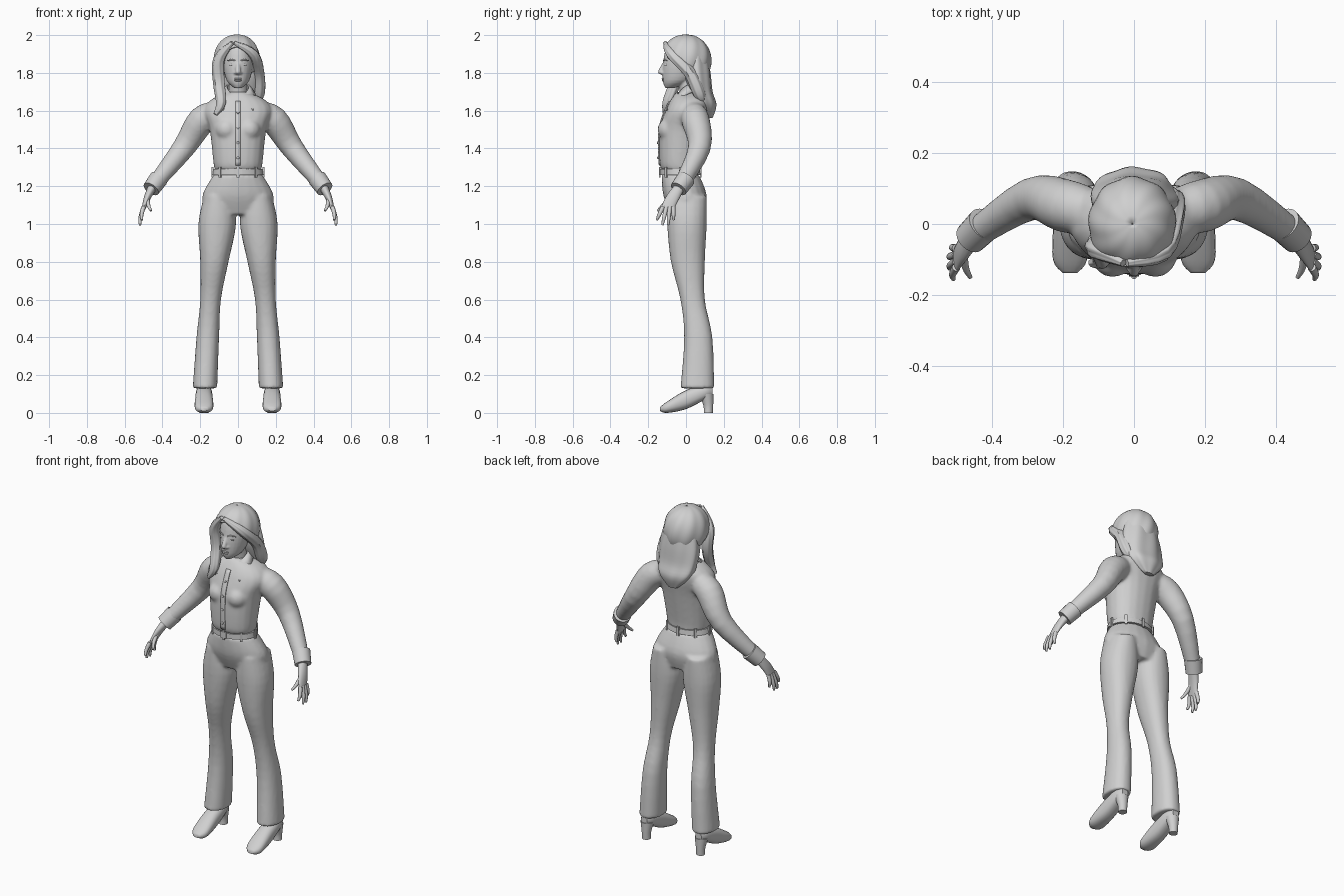
import bpy, bmesh, math
from mathutils import Vector, Matrix

cube = bpy.data.objects.get("Cube")
if cube:
    bpy.data.objects.remove(cube, do_unlink=True)

grey = bpy.data.materials.new("light grey")
grey.use_nodes = True
grey.diffuse_color = (.63, .63, .63, 1)
grey.node_tree.nodes["Principled BSDF"].inputs["Base Color"].default_value = grey.diffuse_color
AXIS_X, AXIS_Y, AXIS_Z = Vector((1, 0, 0)), Vector((0, 1, 0)), Vector((0, 0, 1))


def spline(rows, steps=4):
    """Catmull-Rom samples through a few rows of any width."""
    points = [Vector(row) for row in rows]
    last = len(points) - 1
    samples = []
    for i in range(last):
        before, start, end, after = (points[min(max(j, 0), last)] for j in range(i - 1, i + 3))
        for step in range(steps):
            t = step / steps
            bend = before * 2 - start * 5 + end * 4 - after
            twist = (start - end) * 3 + after - before
            samples.append(start + ((end - before) * t + bend * t ** 2 + twist * t ** 3) / 2)
    return samples + [points[last]]


def loft(bm, rows, axis=None, ref=AXIS_Y, side=1, sides=20, power=2, ripple=0):
    """Closed skin through rings (x, y, z, width, depth), across the path or a fixed axis."""
    rings = spline(rows)
    centres = [Vector((ring[0] * side, ring[1], ring[2])) for ring in rings]
    loops = []
    for i, (ring, centre) in enumerate(zip(rings, centres)):
        ahead, behind = centres[min(i + 1, len(rings) - 1)], centres[max(i - 1, 0)]
        along = axis or (ahead - behind).normalized()
        across = ref.cross(along).normalized()
        up = along.cross(across)
        loop = []
        for k in range(sides):
            angle = math.tau * k / sides
            cos, sin = math.cos(angle), math.sin(angle)
            swell = 1 + ripple * math.sin(7 * angle + i / 5)
            wide = math.copysign(abs(cos) ** (2 / power), cos) * ring[3] * swell
            deep = math.copysign(abs(sin) ** (2 / power), sin) * ring[4] * swell
            loop.append(bm.verts.new(centre + across * wide + up * deep))
        loops.append(loop)
    for low, high in zip(loops, loops[1:]):
        for k in range(sides):
            n = (k + 1) % sides
            bm.faces.new((low[k], low[n], high[n], high[k]))
    bm.faces.new(loops[0])
    bm.faces.new(loops[-1])


def slab(z, left, right, front, back):
    return ((left + right) / 2, (front + back) / 2, z, (right - left) / 2, (back - front) / 2)


def level(z, half, front, back):
    return slab(z, -half, half, front, back)


def tube(x, y, z, radius):
    return (x, y, z, radius, radius)


def ball(bm, centre, size):
    place = Matrix.Translation(centre) @ Matrix.Diagonal((*size, 1))
    bmesh.ops.create_uvsphere(bm, u_segments=20, v_segments=12, radius=1, matrix=place)


def box(bm, centre, size, turn=0):
    place = Matrix.Translation(centre) @ Matrix.Rotation(turn, 4, 'Z') @ Matrix.Diagonal((*size, 1))
    bmesh.ops.create_cube(bm, size=1, matrix=place)


def strip(bm, rows, closed=False):
    """Quads between neighbouring rows of points."""
    grid = [[bm.verts.new(point) for point in row] for row in rows]
    following = grid[1:] + grid[:1] if closed else grid[1:]
    for first, second in zip(grid, following):
        for k in range(len(first) - 1):
            bm.faces.new((first[k], first[k + 1], second[k + 1], second[k]))


def finish(name, bm, mirror=False, voxel=0, relax=7, thickness=0):
    bmesh.ops.recalc_face_normals(bm, faces=bm.faces[:])
    mesh = bpy.data.meshes.new(name)
    bm.to_mesh(mesh)
    bm.free()
    mesh.materials.append(grey)
    part = bpy.data.objects.new(name, mesh)
    bpy.context.collection.objects.link(part)
    bpy.context.view_layer.objects.active = part
    part.select_set(True)
    bpy.ops.object.shade_smooth_by_angle(angle=math.radians(50))
    part.select_set(False)
    if mirror:
        part.modifiers.new("mirror", 'MIRROR')
    if thickness:
        shell = part.modifiers.new("shell", 'SOLIDIFY')
        shell.thickness, shell.offset = thickness, 0
    if voxel:
        blend = part.modifiers.new("blend", 'REMESH')
        blend.mode, blend.voxel_size, blend.use_smooth_shade = 'VOXEL', voxel, True
        part.modifiers.new("relax", 'SMOOTH').iterations = relax
    return part


# Trousers: hips and two flared legs blended together
bm = bmesh.new()
loft(bm, [level(1.26, .13, -.13, .07), level(1.15, .19, -.12, .11), level(1.05, .17, -.08, .09)],
     axis=AXIS_Z)
for side in (-1, 1):
    loft(bm, [slab(1.15, .03, .18, -.1, .11), slab(1, .01, .21, -.1, .11), slab(.8, .05, .2, -.08, .1),
              slab(.6, .09, .2, -.03, .1), slab(.4, .1, .22, -.01, .14), slab(.13, .11, .24, -.03, .15)],
         axis=AXIS_Z, side=side, power=2.2)
finish("trousers", bm, voxel=.009)

# Shirt: torso, bust and sleeves blended together
bm = bmesh.new()
loft(bm, [level(1.28, .12, -.12, .07), level(1.32, .13, -.14, .07), level(1.5, .15, -.14, .1),
          level(1.6, .18, -.11, .12), level(1.66, .14, -.08, .12), level(1.7, .05, -.05, .08)],
     axis=AXIS_Z, power=2.2)
for side in (-1, 1):
    ball(bm, (side * .06, -.09, 1.5), (.06, .06, .06))
    loft(bm, [tube(.1, .03, 1.59, .06), tube(.19, .05, 1.55, .075), tube(.29, .07, 1.4, .06),
              tube(.45, -.03, 1.2, .04)], side=side)
shirt = finish("shirt", bm, voxel=.009)
bpy.context.view_layer.update()
worn_shirt = shirt.evaluated_get(bpy.context.evaluated_depsgraph_get())


def chest(x, z):
    """Point on the front of the shirt."""
    hit, point, _, _ = worn_shirt.ray_cast(Vector((x, -1, z)), AXIS_Y)
    return point if hit else Vector((x, -.1, z))


# Button strip and buttons
bm = bmesh.new()
heights = [1.31 + .02 * k for k in range(18)]
strip(bm, [[chest(x, z) - AXIS_Y * .003 for x in (-.014, 0, .014)] for z in heights])
finish("button_strip", bm, thickness=.007)
bm = bmesh.new()
for z in heights[2::4]:
    ball(bm, chest(0, z) - AXIS_Y * .008, (.007, .004, .007))
finish("buttons", bm)

# Collar: a folded flap running from the neck edge to the points
bm = bmesh.new()
neck_edge = spline([(.01, -.07, 1.66), (.06, 0, 1.73), (0, .07, 1.75)])
fold_edge = spline([(.08, -.1, 1.6), (.09, .01, 1.69), (0, .11, 1.7)])
strip(bm, zip(neck_edge, fold_edge))
finish("collar", bm, mirror=True, thickness=.008)

# Cuffs
bm = bmesh.new()
loft(bm, [tube(.42, 0, 1.24, .05), tube(.46, -.04, 1.185, .046)])
finish("cuffs", bm, mirror=True)

# Belt with loops and buckle
bm = bmesh.new()
loft(bm, [level(1.26, .135, -.138, .077), level(1.29, .13, -.138, .073)], axis=AXIS_Z, sides=48)
finish("belt", bm)
bm = bmesh.new()
for k in range(8):
    angle = math.tau * k / 8
    box(bm, (.135 * math.cos(angle), .108 * math.sin(angle) - .03, 1.275), (.008, .014, .055), angle)
box(bm, (0, -.139, 1.277), (.04, .008, .036))
finish("belt_loops_and_buckle", bm)

# Hands: palm, four fanned fingers and a thumb
bm = bmesh.new()
loft(bm, [(.45, -.03, 1.2, .024, .028), (.48, -.07, 1.14, .018, .034), (.5, -.1, 1.08, .01, .034)])
fingers = [(Vector((.48, -.08, 1.14)), Vector((.46, -.15, 1.07)))]
for k in range(4):
    reach = math.sin(math.pi * (k + .5) / 4)
    knuckle = Vector((.5, .018 * k - .122, 1.09))
    fingers.append((knuckle, Vector((.5 + .02 * reach, .03 * k - .155, 1.04 - .05 * reach))))
for base, tip in fingers:
    middle = base.lerp(tip, .6) + AXIS_X * .006
    loft(bm, [tube(*base, .012), tube(*middle, .01), tube(*tip, .006)], ref=AXIS_X, sides=12)
finish("hands", bm, mirror=True)

# Shoes: upper running toe to heel, and a tapered heel
bm = bmesh.new()
shoe_sections = [(-.138, .02, .01, .03), (-.1, .048, 0, .06), (0, .047, .02, .12), (.1, .04, .07, .15),
                 (.14, .02, .09, .14)]
loft(bm, [(.18, y, (sole + top) / 2, half, (top - sole) / 2) for y, half, sole, top in shoe_sections],
     axis=AXIS_Y, ref=AXIS_Z, power=2.4)
finish("shoes", bm, mirror=True)
bm = bmesh.new()
loft(bm, [tube(.18, .118, 0, .024), tube(.18, .118, .04, .026), tube(.18, .108, .1, .038)], axis=AXIS_Z)
finish("shoe_heels", bm, mirror=True)

# Head: skull, neck, nose and ears blended together
bm = bmesh.new()
loft(bm, [level(1.72, .02, -.11, -.06), level(1.76, .06, -.123, .03), level(1.85, .08, -.122, .08),
          level(1.94, .07, -.1, .08), level(1.98, .03, -.04, .04)], axis=AXIS_Z, sides=28)
loft(bm, [tube(0, .025, 1.65, .05), tube(0, 0, 1.79, .047)])
loft(bm, [tube(0, -.114, 1.855, .009), tube(0, -.134, 1.805, .015), tube(0, -.12, 1.79, .01)], axis=AXIS_Z)
for side in (-1, 1):
    ball(bm, (side * .014, -.124, 1.8), (.009, .009, .008))
    ball(bm, (side * .083, -.01, 1.835), (.012, .02, .033))
finish("head", bm, voxel=.005, relax=4)

# Lips, eyes and brows
bm = bmesh.new()
ball(bm, (0, -.12, 1.769), (.022, .009, .005))
ball(bm, (0, -.119, 1.76), (.018, .009, .006))
finish("lips", bm)
bm = bmesh.new()
ball(bm, (.032, -.1, 1.843), (.015, .015, .008))
finish("eyes", bm, mirror=True)
bm = bmesh.new()
loft(bm, [tube(.014, -.118, 1.864, .003), tube(.034, -.114, 1.87, .004), tube(.056, -.1, 1.864, .002)],
     ref=AXIS_Z, sides=8)
finish("brows", bm, mirror=True)

# Hair cap: strands fan from the crown down to a curved hairline
bm = bmesh.new()
strands = []
for k in range(72):
    turn = math.tau * k / 72
    hairline = math.radians(56 + 68 * min(1, 1.5 * math.sin(turn / 2) ** 2) ** .8)
    strand = []
    for step in range(16):
        fall = hairline * step / 15 + .01
        reach = math.sin(fall) ** .9 * (1 + .02 * math.sin(9 * turn + 3 * fall))
        strand.append((.118 * reach * math.sin(turn) - .005, -.128 * reach * math.cos(turn),
                       1.864 + .134 * math.cos(fall)))
    strands.append(strand)
strip(bm, strands, closed=True)
finish("hair_cap", bm, thickness=.01)

# Long back hair
bm = bmesh.new()
loft(bm, [level(1.92, .09, -.02, .11), level(1.8, .12, -.02, .13), level(1.7, .12, .02, .14),
          level(1.63, .1, .05, .16), level(1.56, .03, .11, .14)], axis=AXIS_Z, sides=56, ripple=.035)
finish("back_hair", bm)

# Locks framing the face: one falls forward, one tucks behind the ear
bm = bmesh.new()
loft(bm, [tube(-.03, -.11, 1.96, .01), tube(-.1, -.07, 1.87, .03), tube(-.1, -.06, 1.75, .03),
          tube(-.09, -.1, 1.64, .025), tube(-.12, -.11, 1.58, .01)], sides=28, ripple=.08)
loft(bm, [tube(-.02, -.11, 1.96, .01), tube(.08, -.08, 1.9, .025), tube(.11, .02, 1.8, .03),
          tube(.11, .07, 1.69, .03), tube(.09, .09, 1.64, .01)], sides=28, ripple=.08)
finish("hair_locks", bm)
